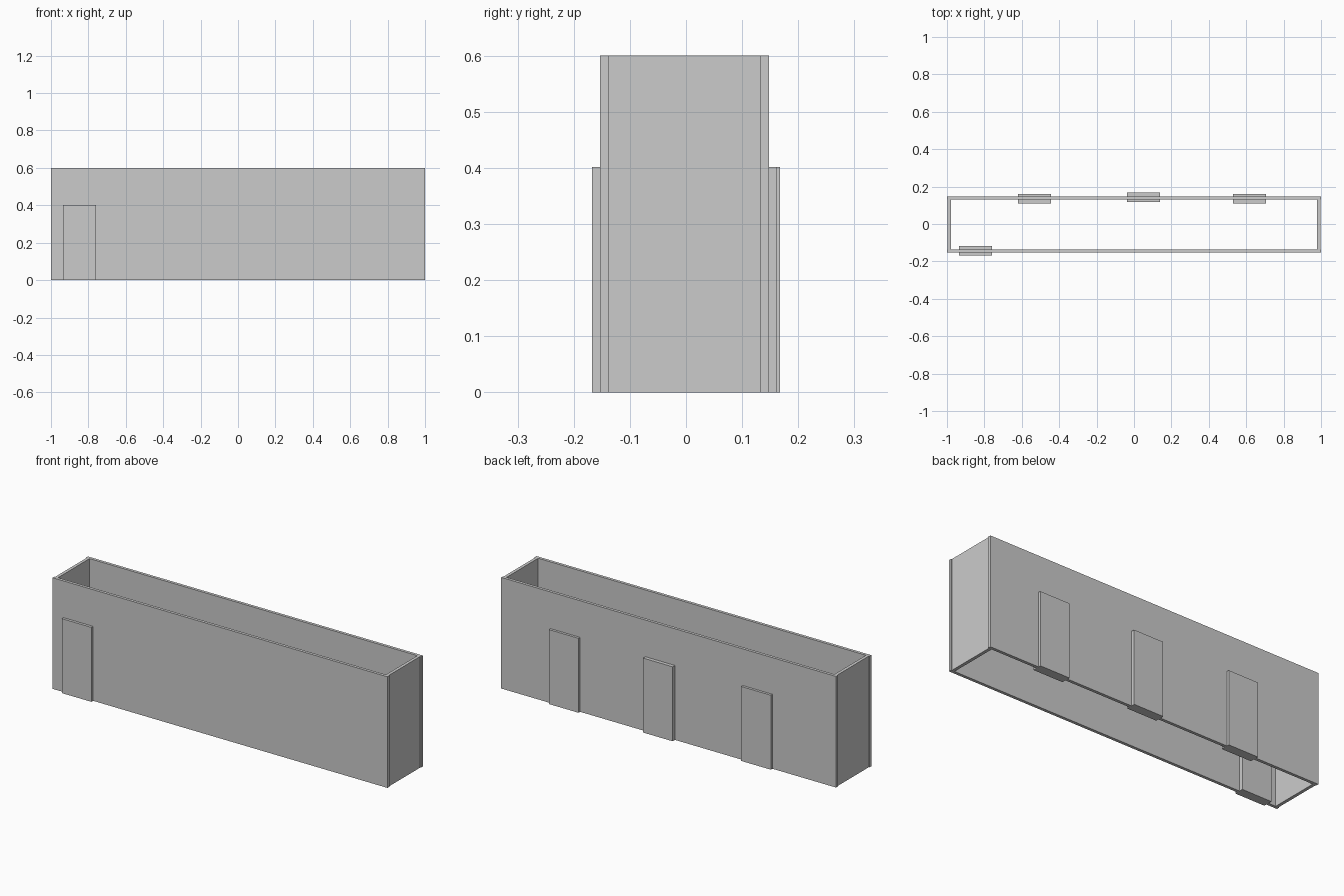
import bpy

if "Cube" in bpy.data.objects:
    bpy.data.objects.remove(bpy.data.objects["Cube"])

HEIGHT = 0.60
Y_FRONT, Y_BACK = -0.153, 0.148   # outer faces of the long walls
SIDE_T = 0.016                    # long wall thickness
END_OUT, END_IN = 0.996, 0.979    # end wall faces, slightly recessed
DOOR_W, DOOR_D, DOOR_H = 0.177, 0.051, 0.402


def box(name, x0, x1, y0, y1, z0, z1):
    """Box between two corners."""
    bpy.ops.mesh.primitive_cube_add(
        size=1, location=((x0 + x1) / 2, (y0 + y1) / 2, (z0 + z1) / 2))
    obj = bpy.context.object
    obj.name = name
    obj.scale = (x1 - x0, y1 - y0, z1 - z0)
    bpy.ops.object.transform_apply(location=False, rotation=False, scale=True)
    return obj


# Long walls of the corridor, open at top and bottom
box("front_wall", -1, 1, Y_FRONT, Y_FRONT + SIDE_T, 0, HEIGHT)
box("back_wall", -1, 1, Y_BACK - SIDE_T, Y_BACK, 0, HEIGHT)

# End walls fitted between the long walls
for side, label in ((-1, "left"), (1, "right")):
    xs = sorted((side * END_IN, side * END_OUT))
    box(label + "_end_wall", xs[0], xs[1],
        Y_FRONT + SIDE_T, Y_BACK - SIDE_T, 0, HEIGHT)

# Door slabs passing through the walls: name, centre x, centre y
doors = (
    ("front_door", -0.847, -0.142),
    ("back_door_left", -0.531, 0.136),
    ("back_door_middle", 0.051, 0.142),
    ("back_door_right", 0.618, 0.136),
)
for name, x, y in doors:
    box(name, x - DOOR_W / 2, x + DOOR_W / 2,
        y - DOOR_D / 2, y + DOOR_D / 2, 0, DOOR_H)
